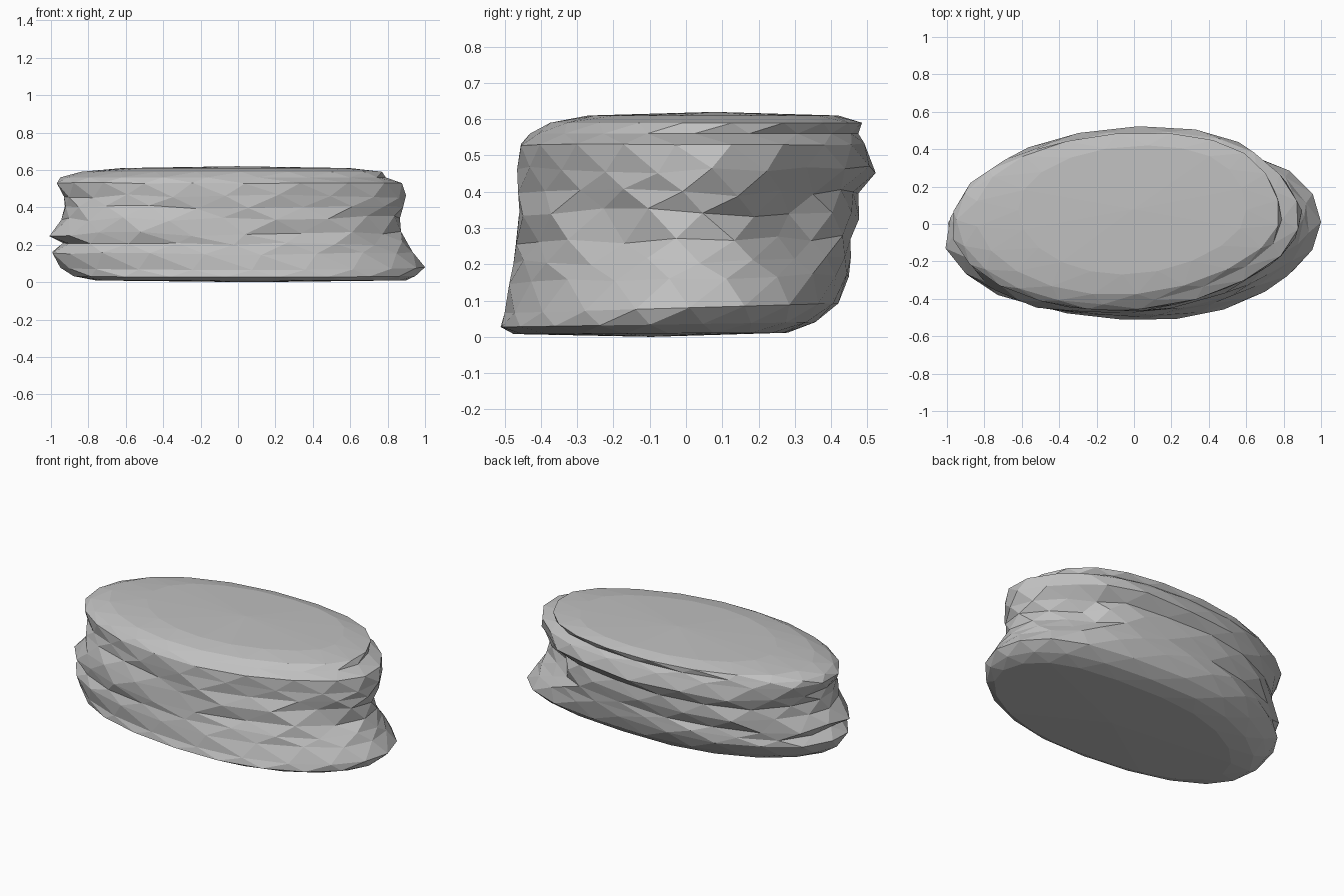
import bpy
import bmesh
import math
import random
from mathutils import Vector

random.seed(7)
SIDES = 20

# Layers of the stone: height, left, right, front and back edges, sideways skew, depth of the left notch
LAYERS = [
    (.01, -.76, .9, -.475, .28, -.1, 0),
    (.035, -.89, .96, -.515, .36, -.1, 0),
    (.08, -.95, 1.0, -.5, .42, -.1, 0),
    (.16, -1.01, .95, -.49, .46, 0, 0),
    (.21, -.98, .92, -.485, .465, 0, .04),
    (.26, -1.01, .89, -.48, .48, .1, 0),
    (.34, -.97, .88, -.47, .485, .1, .02),
    (.4, -.97, .89, -.46, .5, .1, .03),
    (.46, -.96, .9, -.46, .52, .1, .03),
    (.53, -.98, .89, -.46, .5, .15, 0),
    (.56, -.95, .79, -.43, .475, .2, 0),
    (.59, -.85, .78, -.38, .49, .2, 0),
    (.61, -.62, .6, -.27, .42, .2, 0),
]


def power(value, exponent):
    """Signed power, used to make boxier or rounder ellipses."""
    return math.copysign(abs(value) ** exponent, value)


def bump(angle, centre, width):
    """Smooth weight that peaks at one direction around the stone."""
    difference = math.remainder(angle - math.radians(centre), math.tau)
    return math.exp(-(difference / width) ** 2)


def layer_point(index, side):
    height, left, right, front, back, skew, notch = LAYERS[index]
    angle = math.tau * (side + (index % 2) / 2) / SIDES
    cap = max(0, min(1, (height - .5) / .06))

    # Outline with a boxy back right corner and a rounder front
    exponent = 1 - .15 * bump(angle, 50, .7) + .12 * cap * bump(angle, -45, .7)
    c, s = power(math.cos(angle), exponent), power(math.sin(angle), exponent)
    x = (left + right) / 2 + (right - left) / 2 * c
    y = (front + back) / 2 + (back - front) / 2 * s
    x += skew * y * (1 - abs(c))
    y += .05 * c * abs(c) * (1 - cap)

    # Hollow on the right end, notches on the left end, creases along the back
    body = math.sin(math.pi * min(1, max(0, (height - .1) / .46)))
    hollow = .15 * body * bump(angle, 36, .37)
    crease = .05 * body * bump(angle, 85, .9) * (index % 2)
    shrink = 1 - hollow - crease - notch * bump(angle, 180, .5)

    # Chipped irregularity on the walls, calm on the top and underside
    rough = body * .015
    x = x * shrink + random.uniform(-rough, rough)
    y = y * shrink + random.uniform(-rough, rough)

    # Slanting creases at the back, and a lower rim that rises toward the back
    slant = .04 * body * bump(angle, 100, .8) * math.cos(angle)
    rim = .04 * y * min(1, height / .08) * max(0, 1 - height / .3)
    z = height + slant + rim + random.uniform(-rough, rough)
    return Vector((x, y, z))


def build_stone():
    bm = bmesh.new()
    rings = [[bm.verts.new(layer_point(i, s)) for s in range(SIDES)]
             for i in range(len(LAYERS))]

    # Triangular facets between neighbouring layers
    for i, (lower, upper) in enumerate(zip(rings, rings[1:])):
        for s in range(SIDES):
            t = (s + 1) % SIDES
            if i % 2 == 0:
                bm.faces.new((lower[s], lower[t], upper[s]))
                bm.faces.new((lower[t], upper[t], upper[s]))
            else:
                bm.faces.new((lower[s], lower[t], upper[t]))
                bm.faces.new((lower[s], upper[t], upper[s]))

    # Shallow domes closing the underside and the top
    for ring, height in ((rings[0], 0), (rings[-1], .62)):
        middle = sum((v.co for v in ring), Vector()) / SIDES
        centre = bm.verts.new((middle.x, middle.y, height))
        for s in range(SIDES):
            bm.faces.new((ring[s], ring[(s + 1) % SIDES], centre))

    bmesh.ops.recalc_face_normals(bm, faces=bm.faces)
    mesh = bpy.data.meshes.new("flat_stone")
    bm.to_mesh(mesh)
    bm.free()
    return mesh


def make_material(name, colour):
    material = bpy.data.materials.new(name)
    material.use_nodes = True
    material.diffuse_color = colour
    material.node_tree.nodes["Principled BSDF"].inputs["Base Color"].default_value = colour
    return material


default_cube = bpy.data.objects.get("Cube")
if default_cube:
    bpy.data.objects.remove(default_cube, do_unlink=True)

stone_mesh = build_stone()
stone_mesh.materials.append(make_material("stone grey", (.53, .53, .53, 1)))
stone = bpy.data.objects.new("flat_stone", stone_mesh)
bpy.context.collection.objects.link(stone)
